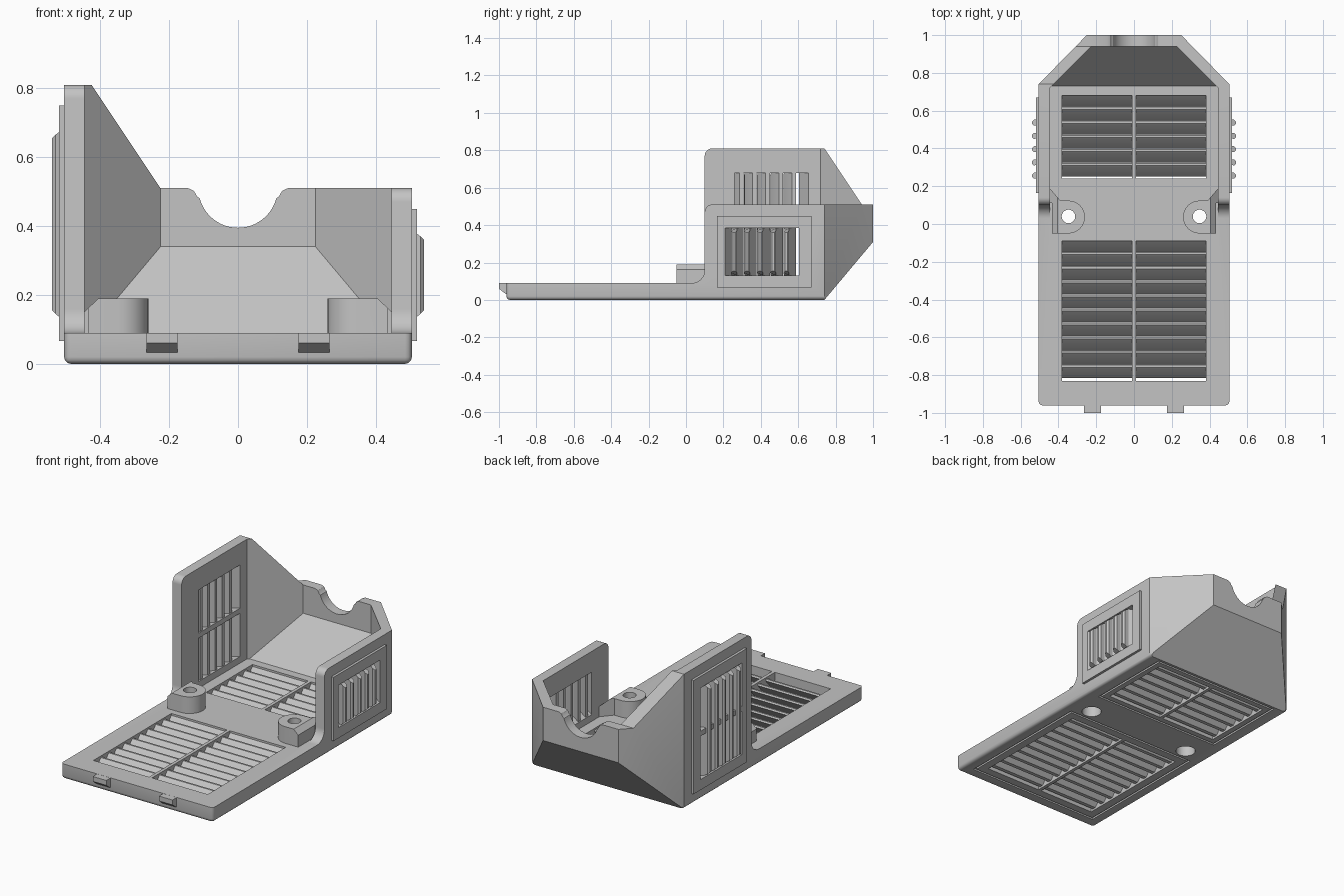
import bpy, bmesh, math
from mathutils import Vector

cube = bpy.data.objects.get("Cube")
if cube:
    bpy.data.objects.remove(cube, do_unlink=True)

GREY = (0.55, 0.55, 0.55, 1)
grey = bpy.data.materials.new("plain grey plastic")
grey.use_nodes = True
grey.diffuse_color = GREY
for node in grey.node_tree.nodes:
    if node.type == 'BSDF_PRINCIPLED':
        node.inputs["Base Color"].default_value = GREY


def arc(cx, cy, r, start, end, n=8):
    angles = [math.radians(start + (end - start) * i / n) for i in range(n + 1)]
    return [(cx + r * math.cos(a), cy + r * math.sin(a)) for a in angles]


def prism(name, pts, axis, lo, hi, edge_rule=None, bevel=0.02):
    """Extrude a 2D outline along an axis; optionally round chosen edges."""
    place = {'x': lambda p: (lo, p[0], p[1]),
             'y': lambda p: (p[0], lo, p[1]),
             'z': lambda p: (p[0], p[1], lo)}[axis]
    bm = bmesh.new()
    face = bm.faces.new([bm.verts.new(place(p)) for p in pts])
    new = bmesh.ops.extrude_face_region(bm, geom=[face])["geom"]
    shift = Vector([hi - lo if a == axis else 0 for a in "xyz"])
    bmesh.ops.translate(bm, vec=shift, verts=[v for v in new if isinstance(v, bmesh.types.BMVert)])
    bmesh.ops.recalc_face_normals(bm, faces=bm.faces)
    if edge_rule:
        edges = [e for e in bm.edges if edge_rule(e.verts[0].co, e.verts[1].co)]
        bmesh.ops.bevel(bm, geom=edges, offset=bevel, segments=3, profile=0.5, affect='EDGES')
    mesh = bpy.data.meshes.new(name)
    bm.to_mesh(mesh)
    bm.free()
    mesh.materials.append(grey)
    obj = bpy.data.objects.new(name, mesh)
    bpy.context.collection.objects.link(obj)
    return obj


def box(name, x, y, z):
    a, b = sorted(x)
    return prism(name, [(a, y[0]), (b, y[0]), (b, y[1]), (a, y[1])], 'z', z[0], z[1])


def combine(obj, tool, op='DIFFERENCE'):
    mod = obj.modifiers.new("combine", 'BOOLEAN')
    mod.operation, mod.solver, mod.object = op, 'EXACT', tool
    bpy.context.view_layer.objects.active = obj
    bpy.ops.object.modifier_apply(modifier=mod.name)
    bpy.data.objects.remove(tool, do_unlink=True)


def mirror_x(pts, s):
    return [(s * x, y) for x, y in pts]


# Outer shell: side profile limited by the plan outline
side = [(-1.2, -0.1), (0.656, -0.1), (1.1, 0.429), (1.1, 0.51), (0.94, 0.51), (0.74, 0.81)]
side += arc(0.14, 0.77, 0.04, 90, 180) + arc(0.03, 0.16, 0.07, 0, -90) + [(-1.2, 0.09)]
body = prism("housing_body", side, 'x', -0.7, 0.7)


def rounded_edge(a, b):
    bottom = a.z < 0.001 and b.z < 0.001
    front_corner = a.y < -0.95 and b.y < -0.95 and abs(a.x - b.x) < 0.001
    return bottom or front_corner


plan = [(-0.505, -0.96), (0.505, -0.96), (0.505, 0.74), (0.25, 1), (-0.25, 1), (-0.505, 0.74)]
combine(body, prism("plan", plan, 'z', 0, 1, rounded_edge), 'INTERSECT')

# Hollow interior with sloped rear floor and angled rear corners
cavity = prism("cavity", [(0, 0.09), (0.73, 0.09), (0.94, 0.34), (0.94, 1), (0, 1)], 'x', -0.6, 0.6)
inner = [(-0.445, -0.5), (0.445, -0.5), (0.445, 0.72), (0.225, 0.94),
         (0.225, 1.1), (-0.225, 1.1), (-0.225, 0.94), (-0.445, 0.72)]
combine(cavity, prism("inner_plan", inner, 'z', -0.5, 1.5), 'INTERSECT')
combine(body, cavity)

# Lower the left wall and cut the rear cable notch
low = [(-0.3, 1), (-0.3, 0.47)] + arc(0.14, 0.47, 0.04, 180, 90) + [(1.3, 0.51), (1.3, 1)]
combine(body, prism("low_cut", low, 'x', 0, 1))
notch = [(-0.145, 0.6), (-0.145, 0.51), (-0.128, 0.502), (-0.118, 0.485)]
notch += arc(0, 0.51, 0.115, 195, 345, 24)
notch += [(-x, z) for x, z in reversed(notch[:4])]
combine(body, prism("notch", notch, 'y', 0.85, 1.2))

# Screw bosses with through holes and countersinks
for s in (-1, 1):
    outline = arc(0.347, 0.037, 0.087, 270, 90, 16)
    outline += [(0.39, 0.124), (0.455, 0.2), (0.47, 0.2), (0.47, 0.11), (0.435, 0.11), (0.435, -0.05)]
    boss = prism("boss", mirror_x(outline, s), 'z', 0.05, 0.19)
    combine(boss, prism("edge", mirror_x([(0.4, 0.195), (0.5, 0.3), (0.5, 0.1)], s), 'y', -0.2, 0.5))
    combine(body, boss, 'UNION')
    for r, lo, hi in ((0.036, -0.1, 0.3), (0.055, -0.1, 0.07)):
        ring = arc(s * 0.347, 0.04, r, 0, 360, 24)[:-1]
        combine(body, prism("hole", ring, 'z', lo, hi))

# Floor grilles: openings, slanted slats and an underside groove
PITCH = 0.0745
for label, y0, y1, count, margin in (("front", -0.83, -0.09, 10, 0.06), ("rear", 0.24, 0.68, 6, 0.045)):
    for s in (-1, 1):
        combine(body, box("opening", (s * 0.01, s * 0.38), (y0, y1), (-0.1, 0.3)))
    for k in range(count):
        c = y1 - 0.055 - k * PITCH
        slat = [(c, 0.012), (c + 0.05, 0.074), (c + 0.057, 0.08), (c + 0.068, 0.08),
                (c + 0.075, 0.073), (c + 0.022, 0.012)]
        prism(f"{label}_floor_slat_{k + 1}", slat, 'x', -0.39, 0.39)
    m = margin
    groove = box("groove", (-0.38 - m, 0.38 + m), (y0 - m, y1 + m), (-0.1, 0.01))
    m -= 0.012
    combine(groove, box("core", (-0.38 - m, 0.38 + m), (y0 - m, y1 + m), (-0.3, 0.3)))
    combine(body, groove)

# Side vents: raised panel, slanted windows and protruding upright louvres
window = [(0.40, 0.29), (0.56, 0.183), (0.56, 0.578), (0.40, 0.685)]
for label, s, top, rows in (("left", 1, 0.45, [(0.13, 0.385)]),
                            ("right", -1, 0.75, [(0.13, 0.39), (0.42, 0.68)])):
    panel = box(label + "_vent_panel", (s * 0.495, s * 0.52), (0.165, 0.67), (0.067, top))
    for lo, hi in rows:
        for part in (body, panel):
            combine(part, prism("window", mirror_x(window, s), 'z', lo, hi))
    z0, z1 = rows[0][0], rows[-1][1]
    for k in range(5):
        c = 0.25 + 0.07 * k
        louvre = [(0.452, c + 0.058), (0.452, c + 0.036), (0.51, c - 0.006), (0.53, c - 0.01),
                  (0.54, c), (0.54, c + 0.012), (0.53, c + 0.022), (0.505, c + 0.022)]
        obj = prism(f"{label}_louvre_{k + 1}", mirror_x(louvre, s), 'z', z0, z1)
        for v in obj.data.vertices:
            inset = max(0, abs(v.co.x) - 0.515)
            v.co.z += inset if v.co.z < (z0 + z1) / 2 else -inset

# Front latch tabs
for label, s in (("left", 1), ("right", -1)):
    x = sorted((s * 0.175, s * 0.265))
    prism(label + "_latch_tab", [(-1, 0.0895), (-1, 0.06), (-0.965, 0.033), (-0.94, 0.033), (-0.94, 0.0895)],
          'x', x[0], x[1])

# Smooth the rounded edges, keep the rest crisp
for obj in bpy.context.view_layer.objects:
    obj.select_set(obj.type == 'MESH')
bpy.context.view_layer.objects.active = body
bpy.ops.object.shade_smooth_by_angle(angle=math.radians(32))
